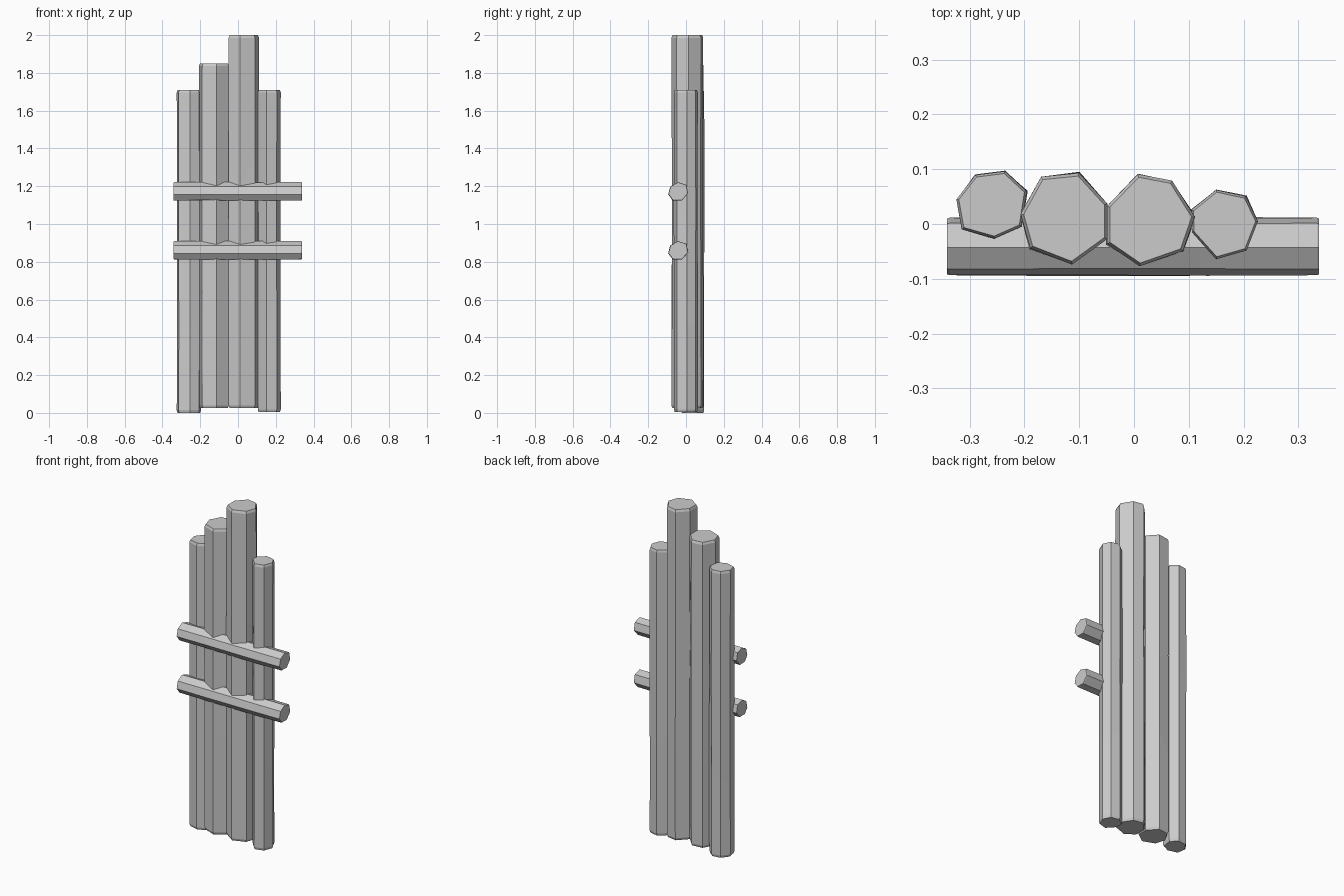
import bpy, bmesh, random
from mathutils import Vector

if "Cube" in bpy.data.objects:
    bpy.data.objects.remove(bpy.data.objects["Cube"])

random.seed(4)

def faceted_log(name, section, start, end, place, knots=(0.3, 0.62), bevel=0.014, inset=0.92):
    """Loft a hand-cut log: rough rings between two slightly chamfered ends."""
    cu = sum(p[0] for p in section) / len(section)
    cv = sum(p[1] for p in section) / len(section)
    length = end - start
    stations = [(start, inset), (start + bevel, 0.99)]
    stations += [(start + length * k, None) for k in knots]
    stations += [(end - bevel, 0.99), (end, inset)]
    bm = bmesh.new()
    rings = []
    for t, s in stations:
        ring = []
        for u, v in section:
            k = s if s else random.uniform(0.96, 1.02)
            dt = 0 if s else random.uniform(-0.04, 0.04) * length
            ring.append(bm.verts.new(place(cu + (u - cu) * k, cv + (v - cv) * k, t + dt)))
        rings.append(ring)
    n = len(section)
    for a, b in zip(rings, rings[1:]):
        for i in range(n):
            j = (i + 1) % n
            bm.faces.new((a[i], a[j], b[j], b[i]))
    bm.faces.new(rings[0])
    bm.faces.new(rings[-1])
    bmesh.ops.recalc_face_normals(bm, faces=bm.faces[:])
    mesh = bpy.data.meshes.new(name)
    bm.to_mesh(mesh)
    bm.free()
    obj = bpy.data.objects.new(name, mesh)
    bpy.context.collection.objects.link(obj)
    return obj

# Upright logs: seven-sided sections in x, y with bottom and top heights
uprights = [
    ("outer_left_log", 0.0, 1.71, [(-0.325, 0.045), (-0.29, 0.09), (-0.235, 0.097), (-0.195, 0.06),
                                   (-0.205, -0.005), (-0.255, -0.027), (-0.315, -0.01)]),
    ("inner_left_log", 0.025, 1.85, [(-0.208, 0.018), (-0.17, 0.087), (-0.10, 0.094), (-0.048, 0.037),
                                     (-0.048, -0.028), (-0.113, -0.075), (-0.19, -0.045)]),
    ("tall_centre_log", 0.025, 2.0, [(-0.05, 0.033), (0.007, 0.092), (0.07, 0.08), (0.112, 0.013),
                                     (0.09, -0.05), (0.01, -0.078), (-0.05, -0.037)]),
    ("outer_right_log", 0.005, 1.71, [(0.104, 0.026), (0.15, 0.063), (0.205, 0.051), (0.227, 0.005),
                                      (0.206, -0.049), (0.15, -0.065), (0.105, -0.015)]),
]
for name, z0, z1, section in uprights:
    faceted_log(name, section, z0, z1, lambda u, v, t: Vector((u, v, t)))

# Horizontal rails tied across the front: section in y, z
rail = [(-0.094, -0.015), (-0.083, 0.027), (-0.043, 0.05), (0.002, 0.036),
        (0.012, -0.01), (-0.022, -0.048), (-0.07, -0.047)]
for name, z in (("upper_rail", 1.172), ("lower_rail", 0.86)):
    faceted_log(name, rail, -0.341, 0.338, lambda u, v, t, z=z: Vector((t, u, z + v)),
                knots=(0.25, 0.7), bevel=0.004, inset=0.96)
